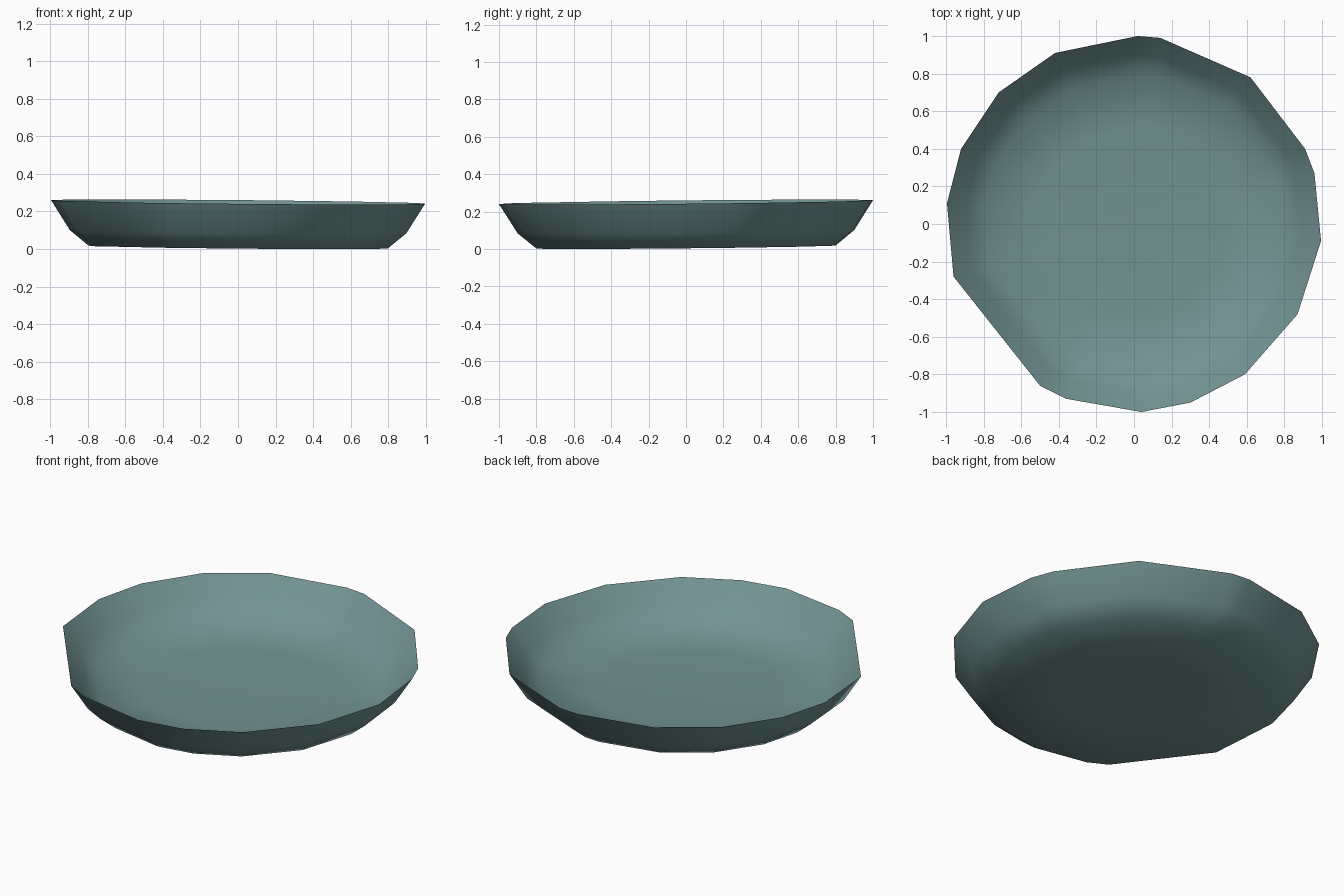
import bpy
import bmesh
import math

cube = bpy.data.objects.get("Cube")
if cube:
    bpy.data.objects.remove(cube, do_unlink=True)

# Glazed grey-teal material
glaze = bpy.data.materials.new("grey_teal")
glaze.use_nodes = True
colour = (0.17, 0.29, 0.29, 1)
glaze.diffuse_color = colour
glaze.node_tree.nodes["Principled BSDF"].inputs["Base Color"].default_value = colour

# Uneven rim outline
outline = [(0.02, 1.0), (0.14, 0.99), (0.62, 0.78), (0.91, 0.4), (0.96, 0.27),
           (0.995, -0.09), (0.87, -0.48), (0.59, -0.8), (0.3, -0.95), (0.04, -1.0),
           (-0.36, -0.93), (-0.5, -0.86), (-0.96, -0.28), (-0.995, 0.11),
           (-0.92, 0.4), (-0.72, 0.7), (-0.42, 0.91)]

# Cross-section as (scale, height): floor, inner wall, rim, outer wall, base
section = [(0.5, 0.035), (0.8, 0.055), (0.9, 0.145), (1.0, 0.253),
           (0.9, 0.095), (0.8, 0.013), (0.4, 0.012)]

bm = bmesh.new()


def point(x, y, z):
    # The whole dish leans slightly
    return bm.verts.new((x, y, z - 0.009 * x + 0.01 * y))


rings = [[point(x * s, y * s, z) for x, y in outline] for s, z in section]
count = len(outline)

# Walls between neighbouring rings
for a, b in zip(rings, rings[1:]):
    for i in range(count):
        j = (i + 1) % count
        bm.faces.new((a[i], a[j], b[j], b[i]))

# Floor and underside fans
for ring, height in ((rings[0], 0.03), (rings[-1], 0.01)):
    centre = point(0, 0, height)
    for i in range(count):
        bm.faces.new((ring[i], ring[(i + 1) % count], centre))

bmesh.ops.recalc_face_normals(bm, faces=bm.faces)
lowest = min(v.co.z for v in bm.verts)
bmesh.ops.translate(bm, verts=bm.verts, vec=(0, 0, -lowest))

mesh = bpy.data.meshes.new("dish")
bm.to_mesh(mesh)
bm.free()
mesh.materials.append(glaze)
dish = bpy.data.objects.new("dish", mesh)
bpy.context.collection.objects.link(dish)

# Smooth surfaces with a crisp rim
bpy.ops.object.select_all(action="DESELECT")
dish.select_set(True)
bpy.context.view_layer.objects.active = dish
bpy.ops.object.shade_smooth_by_angle(angle=math.radians(70))
